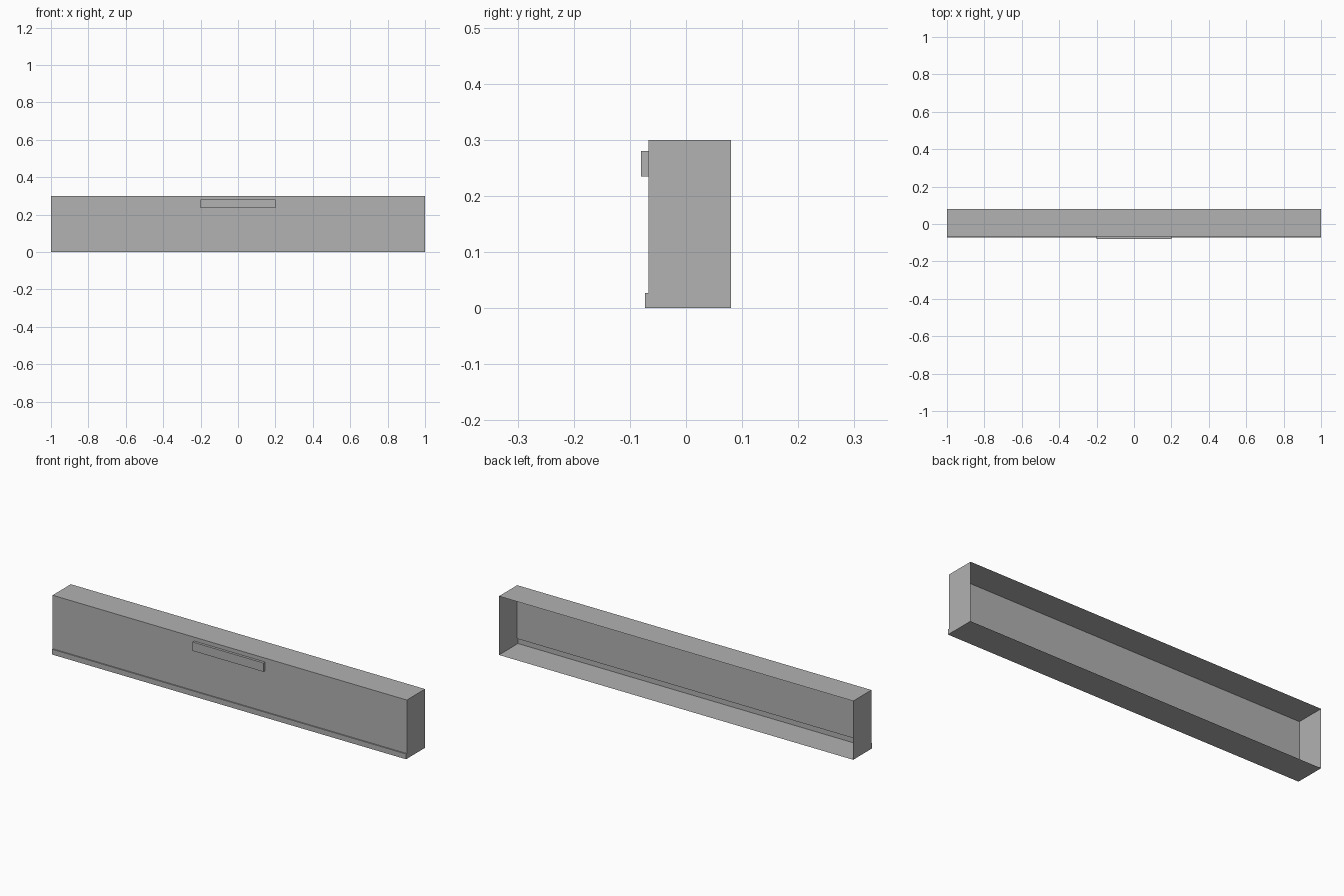
import bpy
import bmesh

cube = bpy.data.objects.get("Cube")
if cube:
    bpy.data.objects.remove(cube, do_unlink=True)

# Plain grey finish
GREY = (0.445, 0.445, 0.445, 1.0)
grey = bpy.data.materials.new("plain_grey")
grey.use_nodes = True
grey.diffuse_color = GREY
grey.node_tree.nodes["Principled BSDF"].inputs["Base Color"].default_value = GREY


def open_shell(name, profile, half_length):
    """Sweep a (y, z) profile along x, cap both ends and leave the back open."""
    bm = bmesh.new()
    left = [bm.verts.new((half_length, y, z)) for y, z in profile]
    right = [bm.verts.new((-half_length, y, z)) for y, z in profile]
    for i in range(len(profile) - 1):
        bm.faces.new((left[i], right[i], right[i + 1], left[i + 1]))
    bm.faces.new(left)
    bm.faces.new(right[::-1])
    mesh = bpy.data.meshes.new(name)
    bm.to_mesh(mesh)
    bm.free()
    mesh.materials.append(grey)
    obj = bpy.data.objects.new(name, mesh)
    bpy.context.collection.objects.link(obj)
    return obj


BACK, FRONT, LIP, GRIP = 0.08, -0.067, -0.073, -0.08
HEIGHT, LIP_TOP = 0.3, 0.027

# Hollow casing: top, front panel, stepped lower lip, floor and end walls
open_shell("casing", [(BACK, HEIGHT), (FRONT, HEIGHT), (FRONT, LIP_TOP),
                      (LIP, LIP_TOP), (LIP, 0), (BACK, 0)], 1.0)

# Raised bar on the front panel
open_shell("front_bar", [(FRONT, 0.28), (GRIP, 0.28),
                         (GRIP, 0.235), (FRONT, 0.235)], 0.2)
